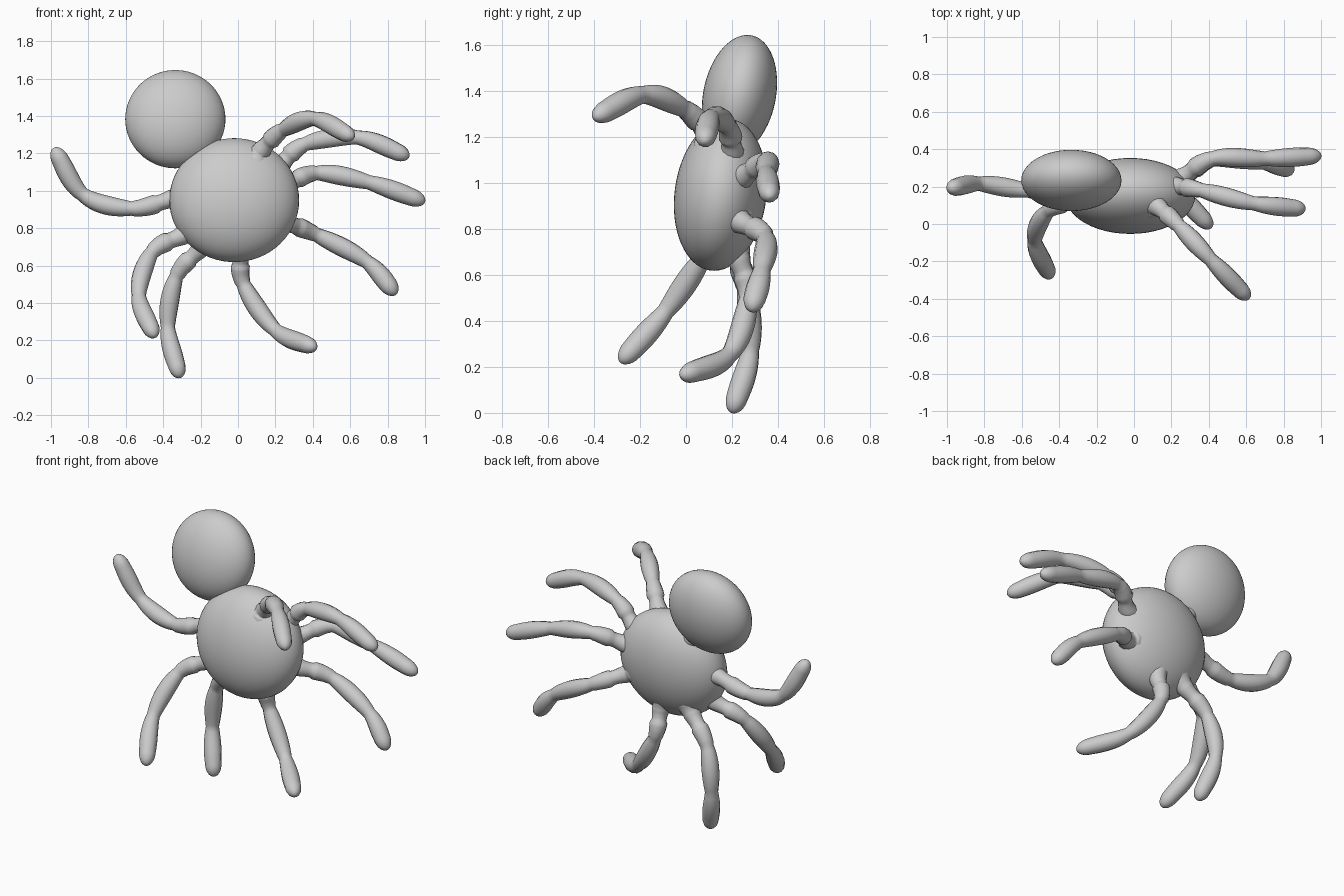
import bpy, math
from mathutils import Vector

if "Cube" in bpy.data.objects:
    bpy.data.objects.remove(bpy.data.objects["Cube"])


def smooth(ob):
    for p in ob.data.polygons:
        p.use_smooth = True


def ellipsoid(name, center, radii, rot):
    bpy.ops.mesh.primitive_uv_sphere_add(segments=48, ring_count=32, location=center, rotation=rot)
    ob = bpy.context.object
    ob.name = name
    ob.scale = radii
    smooth(ob)
    return ob


def catmull(p0, p1, p2, p3, t):
    return 0.5 * (2 * p1 + (p2 - p0) * t + (2 * p0 - 5 * p1 + 4 * p2 - p3) * t * t
                  + (3 * p1 - p0 - 3 * p2 + p3) * t ** 3)


def leg(name, pts, steps=12):
    """Three sausage segments through base, knee, ankle and tip; flared root, round tip."""
    p = [Vector(q) for q in pts]
    root = p[0] + (BODY - p[0]).normalized() * 0.07      # buried in the body
    path = [root] + p
    ctrl = [2 * path[0] - path[1]] + path + [2 * path[-1] - path[-2]]
    samples = []
    for i in range(len(path) - 1):
        for k in range(steps):
            t = k / steps
            bulge = 0.038 + 0.013 * math.sin(math.pi * t)
            r = bulge if i else 0.075 - 0.025 * t
            if i == 1:                                    # root fillet
                r = max(0.043, 0.052 - 0.012 * t / 0.4) if t < 0.5 else max(0.043, bulge)
            samples.append([catmull(*ctrl[i:i + 4], t), r])
    samples.append([path[-1], 0.001])
    tip = samples[-1][0]
    end = 0.065
    body = [s for s in samples if (s[0] - tip).length > end]
    # rounded end cap
    d = tip - body[-1][0]
    r0, start = body[-1][1], body[-1][0]
    for a in range(1, 9):
        ang = a / 8 * math.pi / 2
        body.append([start + d * math.sin(ang), max(0.0005, r0 * math.cos(ang))])
    cu = bpy.data.curves.new(name, 'CURVE')
    cu.dimensions = '3D'
    cu.bevel_depth = 1.0
    cu.bevel_resolution = 4
    cu.use_fill_caps = True
    sp = cu.splines.new('POLY')
    sp.points.add(len(body) - 1)
    for pt, (co, r) in zip(sp.points, body):
        pt.co = (*co, 1)
        pt.radius = r
    sp.use_smooth = True
    ob = bpy.data.objects.new(name, cu)
    bpy.context.collection.objects.link(ob)
    bpy.ops.object.select_all(action='DESELECT')
    ob.select_set(True)
    bpy.context.view_layer.objects.active = ob
    bpy.ops.object.convert(target='MESH')
    smooth(bpy.context.object)


# Two flattened round body sections, leaning slightly back
BODY = Vector((-0.02, 0.15, 0.95))
ellipsoid("thorax", BODY, (0.347, 0.20, 0.333), (-0.13, 0, 0))
ellipsoid("abdomen", (-0.335, 0.233, 1.383), (0.268, 0.158, 0.266), (-0.2, 0, 0))
ellipsoid("waist", (-0.205, 0.195, 1.18), (0.11, 0.085, 0.07), (0, math.radians(36), 0))

# Eight legs: base, knee, ankle, tip
LEGS = {
    "left_leg_1": [(-0.34, 0.18, 0.96), (-0.57, 0.18, 0.905), (-0.83, 0.215, 0.98), (-0.985, 0.19, 1.23)],
    "left_leg_2": [(-0.30, 0.13, 0.76), (-0.46, 0.07, 0.67), (-0.53, -0.09, 0.44), (-0.445, -0.285, 0.22)],
    "left_leg_3": [(-0.20, 0.22, 0.69), (-0.33, 0.26, 0.54), (-0.375, 0.28, 0.27), (-0.31, 0.20, 0.0)],
    "right_leg_4": [(0.015, 0.23, 0.67), (0.03, 0.27, 0.50), (0.20, 0.19, 0.255), (0.415, -0.02, 0.16)],
    "right_leg_3": [(0.26, 0.24, 0.83), (0.42, 0.345, 0.765), (0.69, 0.33, 0.62), (0.845, 0.285, 0.445)],
    "right_leg_2": [(0.26, 0.25, 1.03), (0.42, 0.35, 1.095), (0.70, 0.35, 1.045), (1.0, 0.365, 0.94)],
    "right_leg_1": [(0.23, 0.20, 1.14), (0.36, 0.18, 1.25), (0.64, 0.11, 1.285), (0.915, 0.08, 1.18)],
    "front_leg": [(0.13, 0.09, 1.22), (0.24, -0.01, 1.325), (0.41, -0.19, 1.385), (0.615, -0.40, 1.285)],
}
for leg_name, points in LEGS.items():
    leg(leg_name, points)
